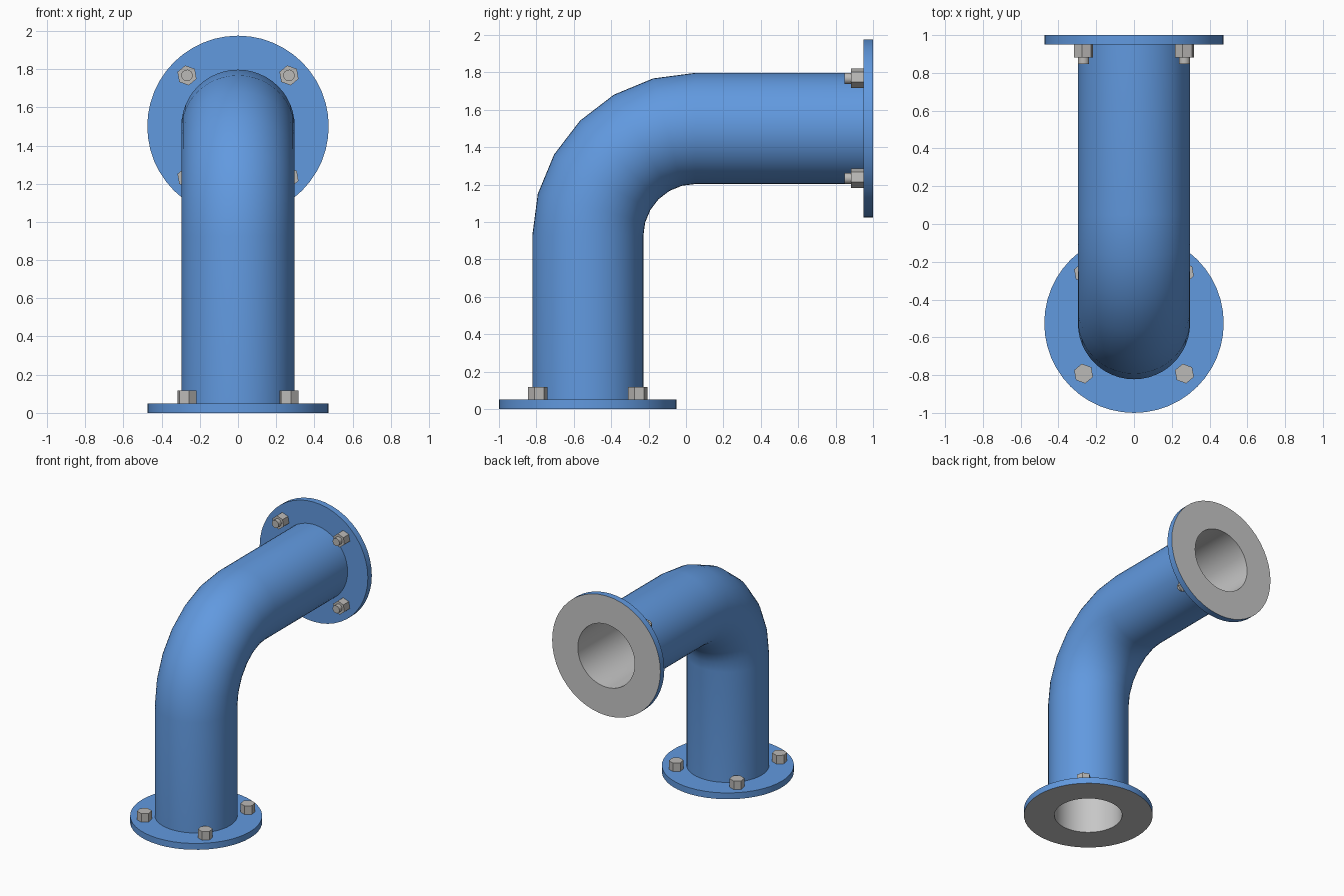
import bpy, bmesh, math
from mathutils import Vector, Matrix

if "Cube" in bpy.data.objects:
    bpy.data.objects.remove(bpy.data.objects["Cube"])

BEND_R = 0.575                          # centre line radius of the bend
BEND_C = Vector((0, 0.05, 0.925))       # centre of the bend
PIPE_R, BORE_R, FLANGE_R = 0.297, 0.25, 0.475
THICK, SIDES, STEPS = 0.05, 48, 6


def material(name, rgb):
    m = bpy.data.materials.new(name)
    m.diffuse_color = (*rgb, 1)
    m.use_nodes = True
    m.node_tree.nodes["Principled BSDF"].inputs["Base Color"].default_value = m.diffuse_color
    return m


BLUE = material("blue_paint", (0.12, 0.32, 0.74))
BARE = material("bare_metal", (0.57, 0.57, 0.57))
BOLT = material("bolt_steel", (0.50, 0.49, 0.475))


def finish(bm, name, mats):
    bmesh.ops.recalc_face_normals(bm, faces=bm.faces)
    mesh = bpy.data.meshes.new(name)
    bm.to_mesh(mesh)
    bm.free()
    for m in mats:
        mesh.materials.append(m)
    ob = bpy.data.objects.new(name, mesh)
    bpy.context.collection.objects.link(ob)
    bpy.ops.object.select_all(action='DESELECT')
    ob.select_set(True)
    bpy.context.view_layer.objects.active = ob
    bpy.ops.object.shade_smooth_by_angle(angle=math.radians(30))
    return ob


def ring(bm, t, along, r):
    """Circle at bend angle t, shifted along the local pipe direction."""
    e = Vector((0, -math.cos(t), math.sin(t)))
    c = BEND_C + e * BEND_R + Vector((0, math.sin(t), math.cos(t))) * along
    return [bm.verts.new(c + e * r * math.cos(a) + Vector((r * math.sin(a), 0, 0)))
            for a in (2 * math.pi * i / SIDES for i in range(SIDES))]


# Hollow elbow with both flanges, one closed shell
lo, hi, q = -0.925, 0.95, math.pi / 2
bend = [q * i / STEPS for i in range(STEPS + 1)]
outside = ([(0, lo, FLANGE_R), (0, lo + THICK, FLANGE_R), (0, lo + THICK, PIPE_R)]
           + [(t, 0, PIPE_R) for t in bend]
           + [(q, hi - THICK, PIPE_R), (q, hi - THICK, FLANGE_R), (q, hi, FLANGE_R)])
inside = ([(q, hi, BORE_R)] + [(t, 0, BORE_R) for t in reversed(bend)]
          + [(0, lo, BORE_R)])
bm = bmesh.new()
rings = [ring(bm, *s) for s in outside + inside]
for k, a in enumerate(rings):
    b = rings[(k + 1) % len(rings)]
    for i in range(SIDES):
        j = (i + 1) % SIDES
        f = bm.faces.new((a[i], a[j], b[j], b[i]))
        f.material_index = 0 if k < len(outside) - 1 else 1   # end faces and bore are bare
finish(bm, "flanged_elbow_pipe", [BLUE, BARE])


def fastener(name, base, rot, stud):
    """Hexagon on a flange, with an optional stud end showing."""
    bm = bmesh.new()
    parts = [(6, 0.053, 0.068)] + ([(20, 0.03, 0.102)] if stud else [])
    for sides, r, h in parts:
        turn = Matrix.Rotation(math.radians(10), 4, 'Z')
        bmesh.ops.create_cone(bm, cap_ends=True, segments=sides, radius1=r, radius2=r,
                              depth=h, matrix=Matrix.Translation((0, 0, h / 2)) @ turn)
    bm.transform(Matrix.Translation(base) @ rot)
    finish(bm, name, [BOLT])


# Bolt heads on the lower flange, nuts with stud ends on the rear flange
D = 0.267
for n, (u, v) in enumerate([(-D, -D), (D, -D), (D, D), (-D, D)], 1):
    fastener(f"bolt_head_{n}", (u, -0.525 + v, THICK), Matrix.Identity(4), False)
    fastener(f"nut_and_stud_{n}", (u, 1 - THICK, 1.5 + v),
             Matrix.Rotation(q, 4, 'X'), True)
